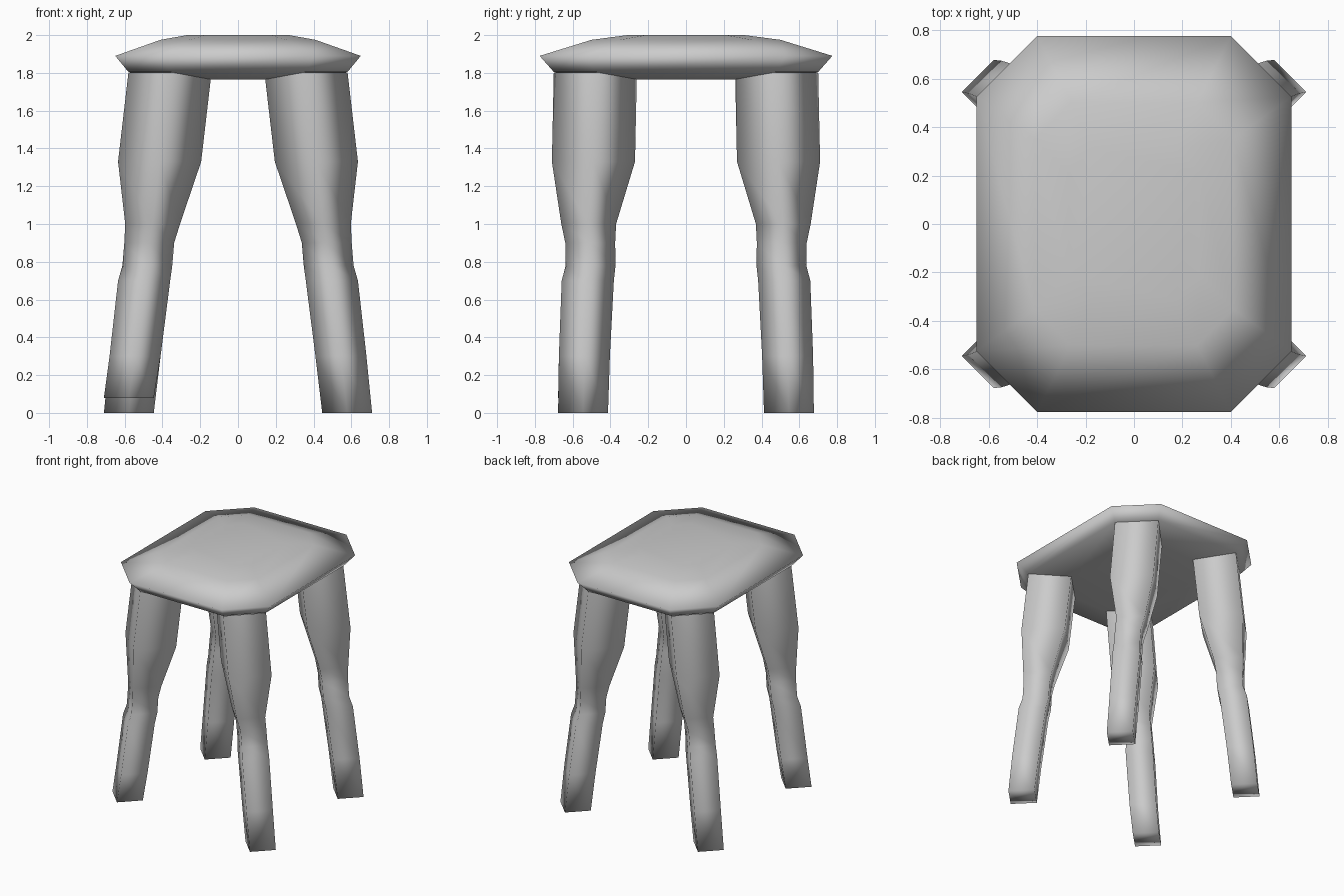
import bpy, bmesh

if "Cube" in bpy.data.objects:
    bpy.data.objects.remove(bpy.data.objects["Cube"])


def loft(name, rings, cap_start=True, cap_end=True):
    """Bridge successive closed rings of points into one smooth mesh."""
    bm = bmesh.new()
    loops = [[bm.verts.new(p) for p in ring] for ring in rings]
    for a, b in zip(loops, loops[1:]):
        n = len(a)
        for i in range(n):
            j = (i + 1) % n
            bm.faces.new((a[i], a[j], b[j], b[i]))
    if cap_start:
        bm.faces.new(loops[0][::-1])
    if cap_end:
        bm.faces.new(loops[-1])
    bmesh.ops.recalc_face_normals(bm, faces=bm.faces)
    for f in bm.faces:
        f.smooth = True
    mesh = bpy.data.meshes.new(name)
    bm.to_mesh(mesh)
    bm.free()
    obj = bpy.data.objects.new(name, mesh)
    bpy.context.collection.objects.link(obj)
    return obj


def octagon(x, y, cut, z):
    """Rectangle of half size x, y with its corners cut off."""
    a, b = x - cut, y - cut
    return [(x, -b, z), (x, b, z), (a, y, z), (-a, y, z),
            (-x, b, z), (-x, -b, z), (-a, -y, z), (a, -y, z)]


def diamond(cx, cy, h, z):
    """Square section turned 45 degrees, h = half diagonal."""
    return [(cx + h, cy, z), (cx, cy + h, z), (cx - h, cy, z), (cx, cy - h, z)]


# Seat: octagonal slab with a sharp rim, domed above and shallow below
loft("seat", [
    octagon(0.36, 0.48, 0.22, 1.765),
    octagon(0.58, 0.70, 0.22, 1.805),
    octagon(0.65, 0.775, 0.25, 1.89),
    octagon(0.41, 0.50, 0.15, 1.975),
    octagon(0.27, 0.31, 0.10, 2.0),
])

# Legs: centre x, centre y, half diagonal, height from the seat to the foot
LEG = [(0.36, 0.48, 0.22, 1.803), (0.415, 0.49, 0.22, 1.33),
       (0.452, 0.515, 0.145, 1.0), (0.47, 0.507, 0.132, 0.9),
       (0.48, 0.505, 0.132, 0.78), (0.497, 0.52, 0.138, 0.7),
       (0.545, 0.538, 0.135, 0.3), (0.578, 0.545, 0.132, 0.0)]

for name, sx, sy, foot in (("front_left_leg", -1, -1, 0.08),  # shorter foot
                           ("front_right_leg", 1, -1, 0.0),
                           ("back_left_leg", -1, 1, 0.0),
                           ("back_right_leg", 1, 1, 0.0)):
    loft(name, [diamond(sx * x, sy * y, h, max(z, foot)) for x, y, h, z in LEG],
         cap_start=False)
